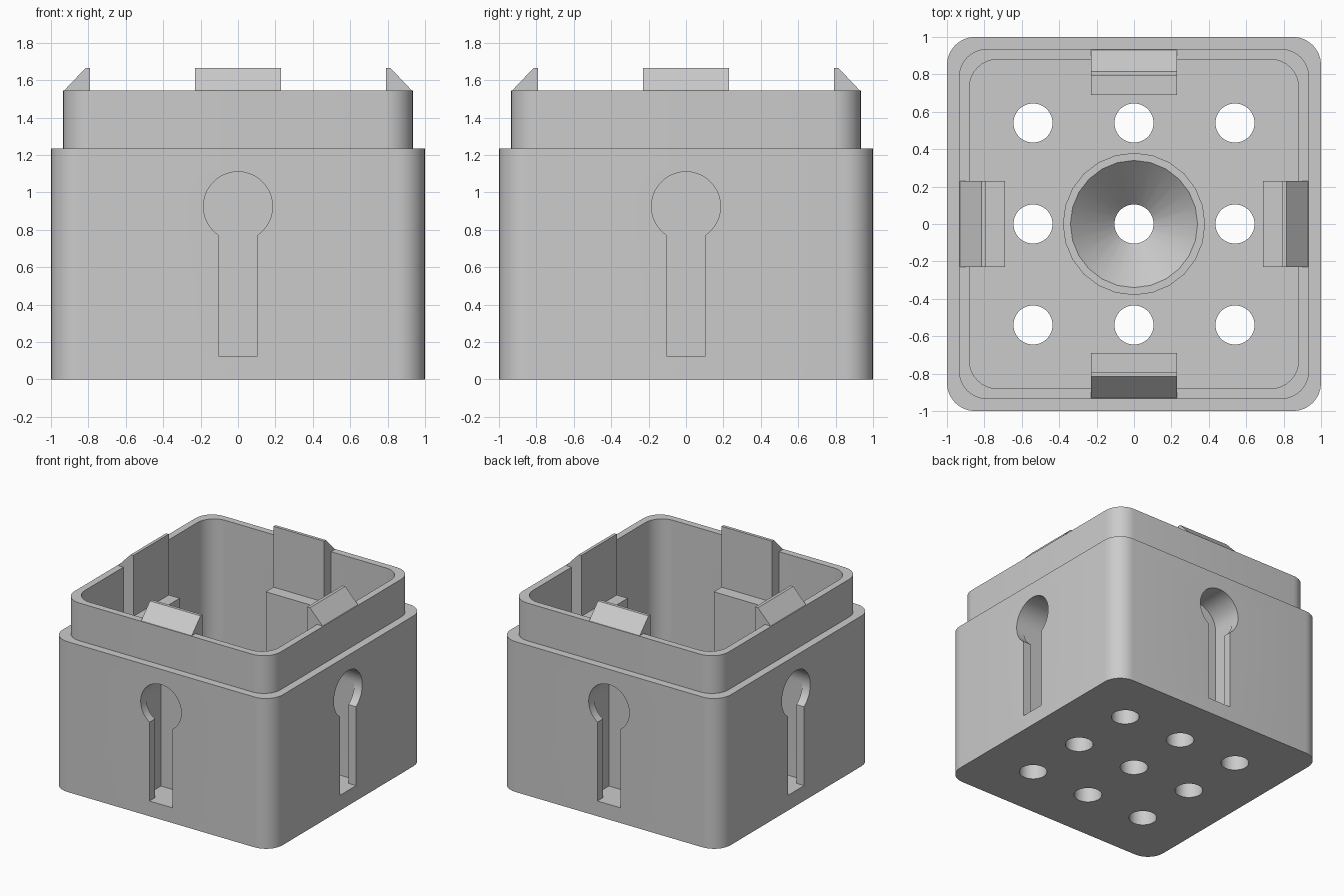
import bpy
import bmesh
from math import pi, cos, sin, acos, radians
from mathutils import Matrix, Vector

if "Cube" in bpy.data.objects:
    bpy.data.objects.remove(bpy.data.objects["Cube"], do_unlink=True)

FLOOR, SHOULDER, RIM = 0.12, 1.235, 1.545
INNER, LIP = 0.88, 0.936
HOUSING_TOP, HOUSING_HALF = 1.165, 0.23
HEAD_R, HEAD_Z, SLOT_HALF, SLOT_Z = 0.185, 0.925, 0.105, 0.125
HOLE_R, HOLE_STEP = 0.105, 0.54

grey = bpy.data.materials.new("light_grey")
grey.use_nodes = True
colour = (0.6, 0.6, 0.6, 1)
grey.diffuse_color = colour
grey.node_tree.nodes["Principled BSDF"].inputs["Base Color"].default_value = colour


def loft(name, rings, closed=False, turn=0):
    """Skin equal-length rings of points, capping the ends unless closed."""
    bm = bmesh.new()
    loops = [[bm.verts.new(p) for p in ring] for ring in rings]
    pairs = list(zip(loops, loops[1:]))
    if closed:
        pairs.append((loops[-1], loops[0]))
    else:
        bm.faces.new(loops[0])
        bm.faces.new(loops[-1])
    for a, b in pairs:
        for i in range(len(a)):
            j = (i + 1) % len(a)
            bm.faces.new((a[i], a[j], b[j], b[i]))
    bm.transform(Matrix.Rotation(turn * pi / 2, 4, 'Z'))
    bmesh.ops.recalc_face_normals(bm, faces=bm.faces)
    mesh = bpy.data.meshes.new(name)
    bm.to_mesh(mesh)
    bm.free()
    mesh.materials.append(grey)
    obj = bpy.data.objects.new(name, mesh)
    bpy.context.collection.objects.link(obj)
    return obj


def arc(cx, cy, r, start, end, steps):
    angles = [start + (end - start) * i / steps for i in range(steps + 1)]
    return [(cx + r * cos(a), cy + r * sin(a)) for a in angles]


def rounded_square(half, z, r=0.15):
    pts = []
    for k, (sx, sy) in enumerate([(1, 1), (-1, 1), (-1, -1), (1, -1)]):
        pts += arc(sx * (half - r), sy * (half - r), r, k * pi / 2, (k + 1) * pi / 2, 8)
    return [(x, y, z) for x, y in pts]


def circle(x, y, r, z, sides=24):
    return [(px, py, z) for px, py in arc(x, y, r, 0, 2 * pi, sides)[:-1]]


def along_y(outline, y0, y1):
    return [[(x, y, z) for x, z in outline] for y in (y0, y1)]


def along_x(outline, half):
    return [[(x, y, z) for y, z in outline] for x in (-half, half)]


def keyhole(half, r):
    """Round head above a straight slot."""
    drop = acos(min(1, half / r))
    return arc(0, HEAD_Z, r, -drop, pi + drop, 32) + [(-half, SLOT_Z), (half, SLOT_Z)]


def cut(obj, cutters):
    bpy.context.view_layer.objects.active = obj
    for c in cutters:
        mod = obj.modifiers.new("cut", 'BOOLEAN')
        mod.operation, mod.solver, mod.object = 'DIFFERENCE', 'EXACT', c
        bpy.ops.object.modifier_apply(modifier=mod.name)


# Open box: outer wall, stepped lip, cavity and floor in one skin
shell = loft("box_shell", [rounded_square(h, z) for h, z in [
    (1, 0), (1, SHOULDER), (LIP, SHOULDER), (LIP, RIM), (INNER, RIM), (INNER, FLOOR)]])
parts, cutters = [shell], []

# Floor holes
for x in (-HOLE_STEP, 0, HOLE_STEP):
    for y in (-HOLE_STEP, 0, HOLE_STEP):
        cutters.append(loft("hole_cutter", [circle(x, y, HOLE_R, z) for z in (-0.1, 0.2)]))

# Conical seat around the centre hole
parts.append(loft("centre_funnel", [circle(0, 0, r, z) for r, z in [
    (HOLE_R, FLOOR), (0.34, 0.355), (0.38, 0.355), (0.38, FLOOR)]], closed=True))

# On each side: keyhole, its housing, and a snap clip above
housing_box = [(INNER, FLOOR), (INNER, HOUSING_TOP), (0.69, HOUSING_TOP), (0.69, FLOOR)]
clip_profile = [(0.79, HOUSING_TOP), (0.9, HOUSING_TOP), (0.934, 1.54),
                (0.815, 1.665), (0.79, 1.665)]
for k, side in enumerate(("back", "right", "front", "left")):
    channel = loft("channel_cutter", along_y(keyhole(HEAD_R + 0.002, HEAD_R + 0.002),
                                             0.735, 0.93), turn=k)
    slot = loft("slot_cutter", along_y(keyhole(SLOT_HALF, HEAD_R), 0.92, 1.05), turn=k)
    housing = loft(side + "_keyhole_housing", along_x(housing_box, HOUSING_HALF), turn=k)
    clip = loft(side + "_snap_clip", along_x(clip_profile, HOUSING_HALF), turn=k)
    cut(housing, [channel])
    cutters += [channel, slot]
    parts += [housing, clip]

cut(shell, cutters)
for c in cutters:
    bpy.data.objects.remove(c, do_unlink=True)

# Smooth curved walls, keep edges crisp
for p in parts:
    p.data.shade_smooth()
    p.data.set_sharp_from_angle(angle=radians(30))
